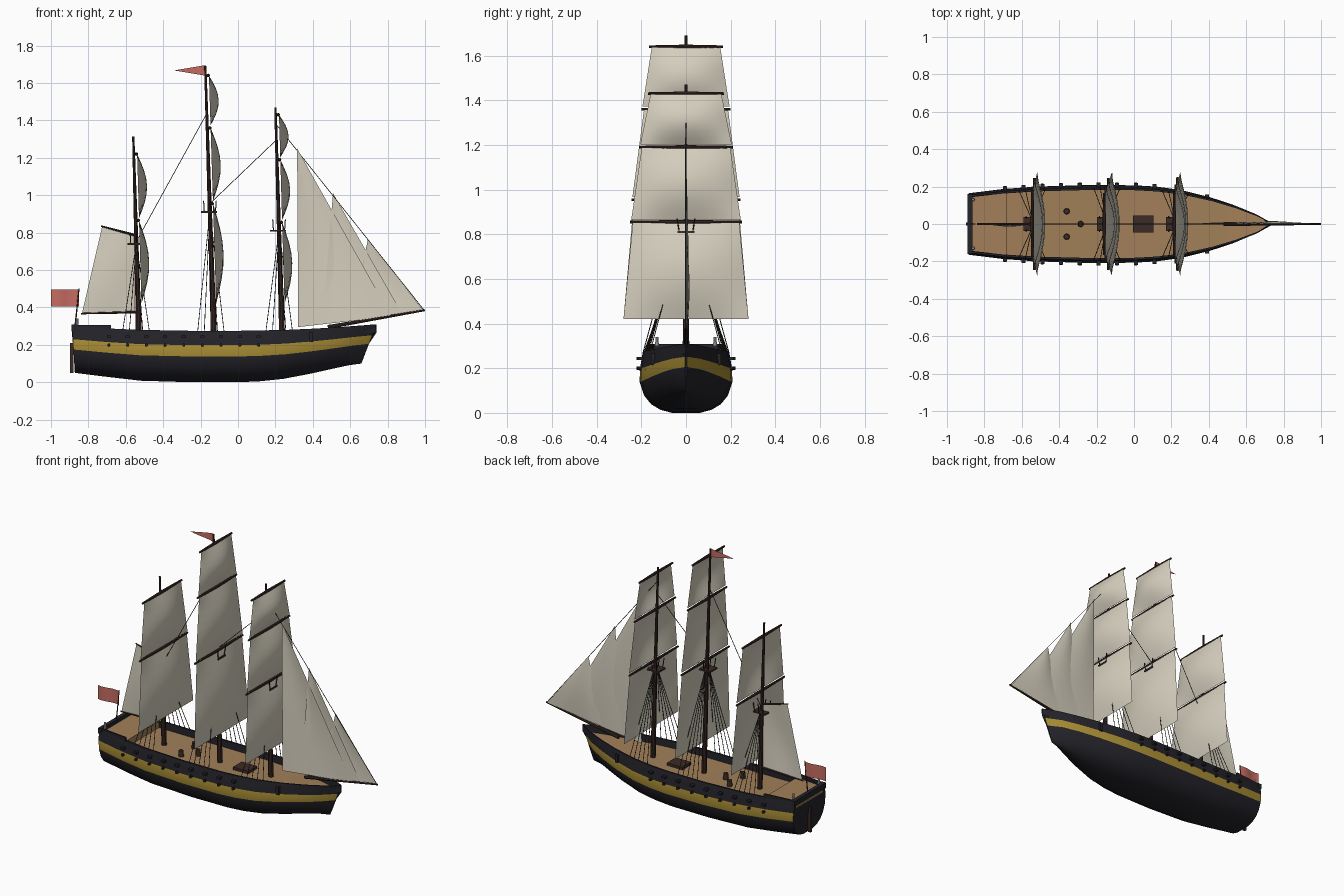
import bpy, bmesh, math
from mathutils import Vector

if "Cube" in bpy.data.objects:
    bpy.data.objects.remove(bpy.data.objects["Cube"])


def material(name, rgb):
    m = bpy.data.materials.new(name)
    m.diffuse_color = (*rgb, 1)
    m.use_nodes = True
    m.node_tree.nodes["Principled BSDF"].inputs["Base Color"].default_value = m.diffuse_color
    return m


BLACK = material("hull black", (.017, .017, .023))
YELLOW = material("ochre stripe", (.40, .27, .035))
DECK = material("deck planking", (.36, .215, .10))
WOOD = material("dark spar wood", (.045, .024, .019))
SAIL = material("sail canvas", (.66, .62, .51))
RED = material("flag red", (.56, .15, .12))
ROPE = material("tarred rope", (.03, .024, .02))
LAMP = material("lantern grey", (.5, .5, .48))


def finish(name, bm, mats, smooth=False):
    bmesh.ops.recalc_face_normals(bm, faces=bm.faces)
    me = bpy.data.meshes.new(name)
    bm.to_mesh(me)
    bm.free()
    for m in mats:
        me.materials.append(m)
    ob = bpy.data.objects.new(name, me)
    bpy.context.collection.objects.link(ob)
    if smooth:
        bpy.context.view_layer.objects.active = ob
        ob.select_set(True)
        bpy.ops.object.shade_smooth_by_angle(angle=math.radians(35))
        ob.select_set(False)
    return ob


def rods(name, segs, mat, n=8):
    """Tapered cylinders (start, end, radius, radius) joined in one object."""
    bm = bmesh.new()
    for a, b, r1, r2 in segs:
        a, b = Vector(a), Vector(b)
        new = bmesh.ops.create_cone(bm, cap_ends=True, segments=n, radius1=r1,
                                    radius2=r2, depth=(b - a).length)["verts"]
        q = (b - a).to_track_quat('Z', 'Y')
        for v in new:
            v.co = q @ v.co + (a + b) / 2
    return finish(name, bm, [mat], True)


def boxes(name, items, mat):
    """Boxes given as (centre, size) joined in one object."""
    bm = bmesh.new()
    for c, s in items:
        for v in bmesh.ops.create_cube(bm, size=1)["verts"]:
            v.co = Vector(c) + Vector([p * q for p, q in zip(v.co, s)])
    return finish(name, bm, [mat])


def prism(name, outline, z0, z1, mat):
    bm = bmesh.new()
    f = bm.faces.new([bm.verts.new((x, y, z0)) for x, y in outline])
    new = bmesh.ops.extrude_face_region(bm, geom=[f])["geom"]
    for v in new:
        if isinstance(v, bmesh.types.BMVert):
            v.co.z = z1
    return finish(name, bm, [mat])


def sheet(name, fn, nu, nv, mat):
    """Cloth surface from fn(u, v), u and v in 0..1."""
    bm = bmesh.new()
    g = [[bm.verts.new(fn(i / nu, j / nv)) for j in range(nv + 1)] for i in range(nu + 1)]
    for i in range(nu):
        for j in range(nv):
            bm.faces.new((g[i][j], g[i + 1][j], g[i + 1][j + 1], g[i][j + 1]))
    bmesh.ops.remove_doubles(bm, verts=bm.verts, dist=1e-5)
    return finish(name, bm, [mat], True)


# Hull: stations (x, half width, keel z, rail z), section (height fraction, width fraction)
ST = [(-.88, .165, .05, .30), (-.7, .187, .028, .288), (-.525, .2, .008, .28),
      (-.25, .208, 0, .275), (0, .207, 0, .275), (.12, .2, .005, .277),
      (.25, .182, .018, .28), (.4, .145, .045, .287), (.52, .104, .07, .295),
      (.62, .06, .09, .303), (.70, .004, .1, .31)]
SEC = [(0, 0), (0, .3), (.05, .55), (.14, .75), (.28, .9), (.5, 1), (.72, .99), (1, .93)]


def station(x):
    for a, b in zip(ST, ST[1:]):
        if x <= b[0]:
            t = (x - a[0]) / (b[0] - a[0])
            return [p + (q - p) * t for p, q in zip(a, b)]
    return ST[-1]


bm = bmesh.new()
rings = []
for x, w, k, s in ST:
    u = (x + .88) / 1.58
    tilt = .08 * u ** 4 - .015 * (1 - u)
    half = [(x + tilt * (f - .5), w * r ** (1 + u ** 6), k + (s - k) * f) for f, r in SEC]
    xt, wi = x + tilt / 2, max(w * .93 - .012, .001)
    half += [(xt, wi, s), (xt, wi, s - .045), (xt, 0, s - .045)]
    full = half + [(a, -b, c) for a, b, c in half[-2:0:-1]]
    rings.append([bm.verts.new(p) for p in full])
n, top = len(rings[0]), len(SEC) + 2
for a, b in zip(rings, rings[1:]):
    for i in range(n):
        f = bm.faces.new((a[i], a[(i + 1) % n], b[(i + 1) % n], b[i]))
        lvl = min(i, n - 1 - i)
        f.material_index = 1 if lvl == 5 else 2 if lvl == top - 1 else 0
bm.faces.new(rings[0])
bm.faces.new(rings[-1])
finish("hull", bm, [BLACK, YELLOW, DECK], True)

# Poop deck with rails, rudder and lanterns
wa, wb = .165 * .93 - .008, station(-.68)[1] * .93 - .008
prism("poop_deck", [(-.88, -wa), (-.68, -wb), (-.68, wb), (-.88, wa)], .24, .284, DECK)
for sgn, tag in ((1, "left"), (-1, "right")):
    prism("poop_rail_" + tag, [(-.87, sgn * wa), (-.68, sgn * wb), (-.68, sgn * (wb + .01)),
                               (-.87, sgn * (wa + .01))], .275, .307, BLACK)
boxes("stern_rail", [((-.877, 0, .29), (.025, .32, .035))], BLACK)
boxes("rudder", [((-.888, 0, .13), (.018, .014, .16))], WOOD)
rods("stern_lanterns", [((-.86, y, .30), (-.86, y, .34), .009, .006) for y in (-.13, .13)], LAMP)

# Deck fittings
boxes("deck_hatch", [((.05, 0, .237), (.11, .09, .022))], WOOD)
rods("capstans", [((x, y, .225), (x, y, .27), .017, .014)
                  for x, y in ((-.36, .068), (-.36, -.068), (-.285, 0))], WOOD, 12)

# Gun port lids and cannons on both sides
lids, guns = [], []
for i in range(9):
    x = -.69 + .1 * i
    w = station(x)[1]
    for sgn in (1, -1):
        lids.append(((x, sgn * w, .243), (.022, .026, .014)))
        guns.append(((x, sgn * (w - .02), .198), (x, sgn * (w + .014), .2), .009, .008))
boxes("port_lids", lids, BLACK)
rods("cannons", guns, BLACK)
boxes("anchors", [((.39, sgn * .147, .24), (.02, .02, .05)) for sgn in (1, -1)], BLACK)

# Masts: base x, top x, top z, platform z, yards (z, half length)
MASTS = {"fore": (.235, .2, 1.47, .81, [(1.43, .17), (1.19, .21), (.855, .25)]),
         "main": (-.13, -.175, 1.69, .91, [(1.64, .165), (1.36, .2), (.955, .245)]),
         "mizzen": (-.53, -.56, 1.315, .74, [(1.22, .2), (.865, .245)])}
for name, (xb, xt, zt, zp, yards) in MASTS.items():
    def mx(z):
        return xb + (xt - xb) * (z - .27) / (zt - .27)
    rods(name + "_mast", [((mx(.22), 0, .22), (xt, 0, zt), .016, .006)], WOOD, 10)
    segs = []
    for z, h in yards:
        for sgn in (1, -1):
            segs.append(((mx(z) + .014, 0, z), (mx(z) + .014, sgn * h, z), .0095, .006))
    rods(name + "_yards", segs, WOOD)

    # Square sails, each hanging from its yard to the next one down
    feet = yards[1:] + [(.42, .285)]
    for i, ((z1, h1), (z0, h0)) in enumerate(zip(yards, feet)):
        z0 += .012 if i < len(yards) - 1 else 0

        def cloth(u, v):
            s = 2 * u - 1
            z = z1 + (z0 - z1) * v
            h = (h1 - .012) + (h0 - h1 + .007) * v
            return (mx(z) + .018 + .048 * math.sin(math.pi * v) * (1 - s * s), s * h, z)
        sheet(f"{name}_square_sail_{i + 1}", cloth, 12, 8, SAIL)

    # Lookout platform with its small flared rail
    px = mx(zp)
    boxes(name + "_platform", [((px - .005, 0, zp), (.085, .075, .01))], WOOD)
    rods(name + "_platform_rail", [((px + .03 * a, .03 * b, zp), (px + .034 * a, .04 * b, zp + .06), .003, .003)
                                   for a in (-1, 0, 1) for b in (-1, 1)], ROPE, 5)

    # Shrouds fanning down to the rail
    segs = []
    for dx in (-.085, -.05, -.015, .02, .055):
        x, w, k, s = station(xb + dx)
        for sgn in (1, -1):
            segs.append(((x, sgn * w * .92, s), (px, sgn * .018, zp), .002, .002))
    rods(name + "_shrouds", segs, ROPE, 5)

# Bowsprit, stays and jibs
rods("bowsprit", [((.48, 0, .295), (1, 0, .385), .011, .005)], WOOD)
rods("stays", [((.203, 0, 1.38), (.995, 0, .385), .002, .002),
               ((.205, 0, 1.295), (-.145, 0, .96), .002, .002),
               ((-.165, 0, 1.44), (-.55, 0, .74), .002, .002)], ROPE, 5)
JIBS = [((.316, 1.25), (.82, .352), (.322, .295)),
        ((.508, 1.01), (.88, .363), (.45, .315)),
        ((.695, .765), (.99, .385), (.60, .335))]
for i, (head, tack, clew) in enumerate(JIBS):
    def jib(u, v):
        p = [h + ((t + (c - t) * u) - h) * v for h, t, c in zip(head, tack, clew)]
        return (p[0], .004 * (i - 1) + .012 * math.sin(math.pi * u) * math.sin(math.pi * v), p[1])
    sheet(f"jib_{i + 1}", jib, 6, 6, SAIL)

# Spanker sail with gaff and boom
rods("gaff_and_boom", [((-.545, 0, .785), (-.732, 0, .835), .007, .004),
                       ((-.53, 0, .375), (-.84, 0, .367), .007, .004)], WOOD)


def spanker(u, v):
    x0, z0 = -.552 - .175 * u, .783 + .047 * u
    x1, z1 = -.552 - .282 * u, .376 - .007 * u
    return (x0 + (x1 - x0) * v, -.014 * math.sin(math.pi * u) * math.sin(math.pi * v), z0 + (z1 - z0) * v)


sheet("spanker_sail", spanker, 6, 6, SAIL)

# Flags
rods("ensign_staff", [((-.872, 0, .29), (-.85, 0, .5), .004, .003)], WOOD, 6)
sheet("ensign", lambda u, v: (-.85 - .15 * u, .006 * math.sin(6 * u), .495 - .09 * v), 6, 2, RED)
sheet("pennant", lambda u, v: (-.174 - .168 * u, .004 * math.sin(6 * u),
                               1.667 + .028 * (1 - u) * (1 - 2 * v)), 6, 2, RED)
